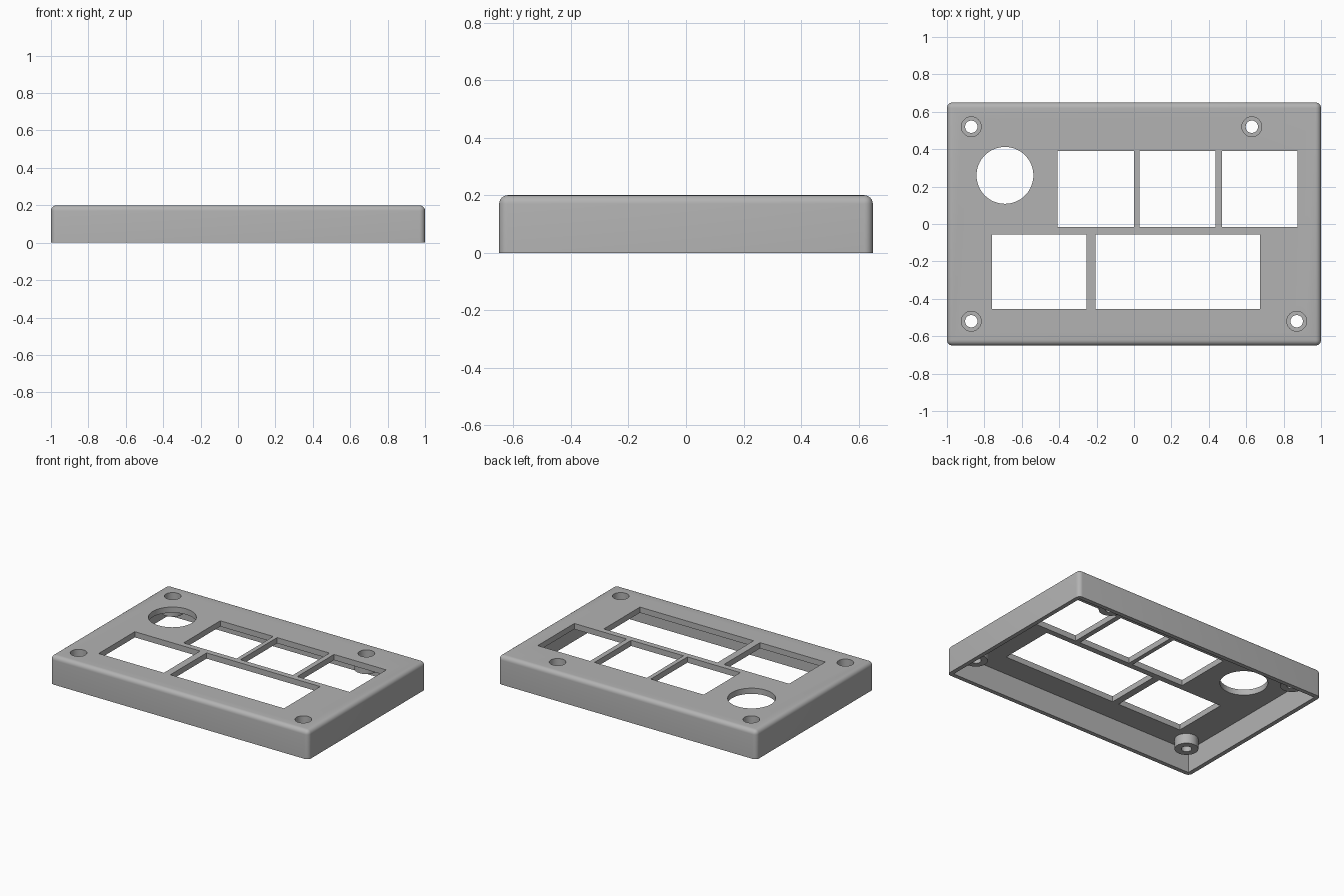
import bpy
import bmesh
from mathutils import Matrix, Vector

cube = bpy.data.objects.get("Cube")
if cube:
    bpy.data.objects.remove(cube, do_unlink=True)

WIDTH, DEPTH, HEIGHT = 2.0, 1.3, 0.2
WALL, PLATE, ROUND = 0.03, 0.04, 0.03
BOSS_BOTTOM, BORE_FLOOR = 0.09, 0.135

grey = bpy.data.materials.new("plain grey")
grey.use_nodes = True
colour = (0.45, 0.45, 0.45, 1)
grey.diffuse_color = colour
grey.node_tree.nodes["Principled BSDF"].inputs["Base Color"].default_value = colour


def finish(name, bm):
    mesh = bpy.data.meshes.new(name)
    bm.to_mesh(mesh)
    bm.free()
    mesh.materials.append(grey)
    obj = bpy.data.objects.new(name, mesh)
    bpy.context.collection.objects.link(obj)
    return obj


def box(name, x0, x1, y0, y1, z0, z1, rounding=0):
    bm = bmesh.new()
    low, high = Vector((x0, y0, z0)), Vector((x1, y1, z1))
    place = Matrix.Translation((low + high) / 2) @ Matrix.Diagonal((*(high - low), 1))
    bmesh.ops.create_cube(bm, size=1, matrix=place)
    if rounding:
        # round every edge except those around the open bottom
        edges = [e for e in bm.edges if max(v.co.z for v in e.verts) > z0 + 0.01]
        bmesh.ops.bevel(bm, geom=edges, offset=rounding, segments=6,
                        profile=0.5, affect='EDGES')
    return finish(name, bm)


def cylinder(name, x, y, radius, z0, z1, sides=48):
    bm = bmesh.new()
    bmesh.ops.create_cone(bm, cap_ends=True, segments=sides, radius1=radius,
                          radius2=radius, depth=z1 - z0,
                          matrix=Matrix.Translation((x, y, (z0 + z1) / 2)))
    return finish(name, bm)


def combine(target, tool, operation):
    mod = target.modifiers.new(operation.lower(), 'BOOLEAN')
    mod.operation, mod.solver, mod.object = operation, 'EXACT', tool
    bpy.context.view_layer.objects.active = target
    bpy.ops.object.modifier_apply(modifier=mod.name)
    bpy.data.objects.remove(tool, do_unlink=True)


# Hollow cover, open underneath
hx, hy = WIDTH / 2, DEPTH / 2
cover = box("panel_cover", -hx, hx, -hy, hy, 0, HEIGHT, ROUND)
combine(cover, box("cavity", WALL - hx, hx - WALL, WALL - hy, hy - WALL,
                   -0.1, HEIGHT - PLATE), 'DIFFERENCE')

# Screw bosses with counterbored holes
for x, y in [(-0.87, 0.52), (0.63, 0.52), (-0.87, -0.52), (0.87, -0.52)]:
    combine(cover, cylinder("boss", x, y, 0.075, BOSS_BOTTOM, HEIGHT - PLATE / 2), 'UNION')
    combine(cover, cylinder("counterbore", x, y, 0.053, BORE_FLOOR, 0.3), 'DIFFERENCE')
    combine(cover, cylinder("screw_hole", x, y, 0.033, -0.1, 0.3), 'DIFFERENCE')

# Rectangular windows: upper row of three, lower row of two
upper, lower = (-0.015, 0.39), (-0.455, -0.055)
windows = [(-0.41, 0.0, upper), (0.03, 0.435, upper), (0.47, 0.875, upper),
           (-0.76, -0.255, lower), (-0.205, 0.675, lower)]
for x0, x1, (y0, y1) in windows:
    combine(cover, box("window", x0, x1, y0, y1, 0.05, 0.3), 'DIFFERENCE')

# Round opening
combine(cover, cylinder("round_opening", -0.69, 0.26, 0.152, 0.05, 0.3, 64), 'DIFFERENCE')

bpy.ops.object.select_all(action='DESELECT')
cover.select_set(True)
bpy.context.view_layer.objects.active = cover
bpy.ops.object.shade_smooth_by_angle()
